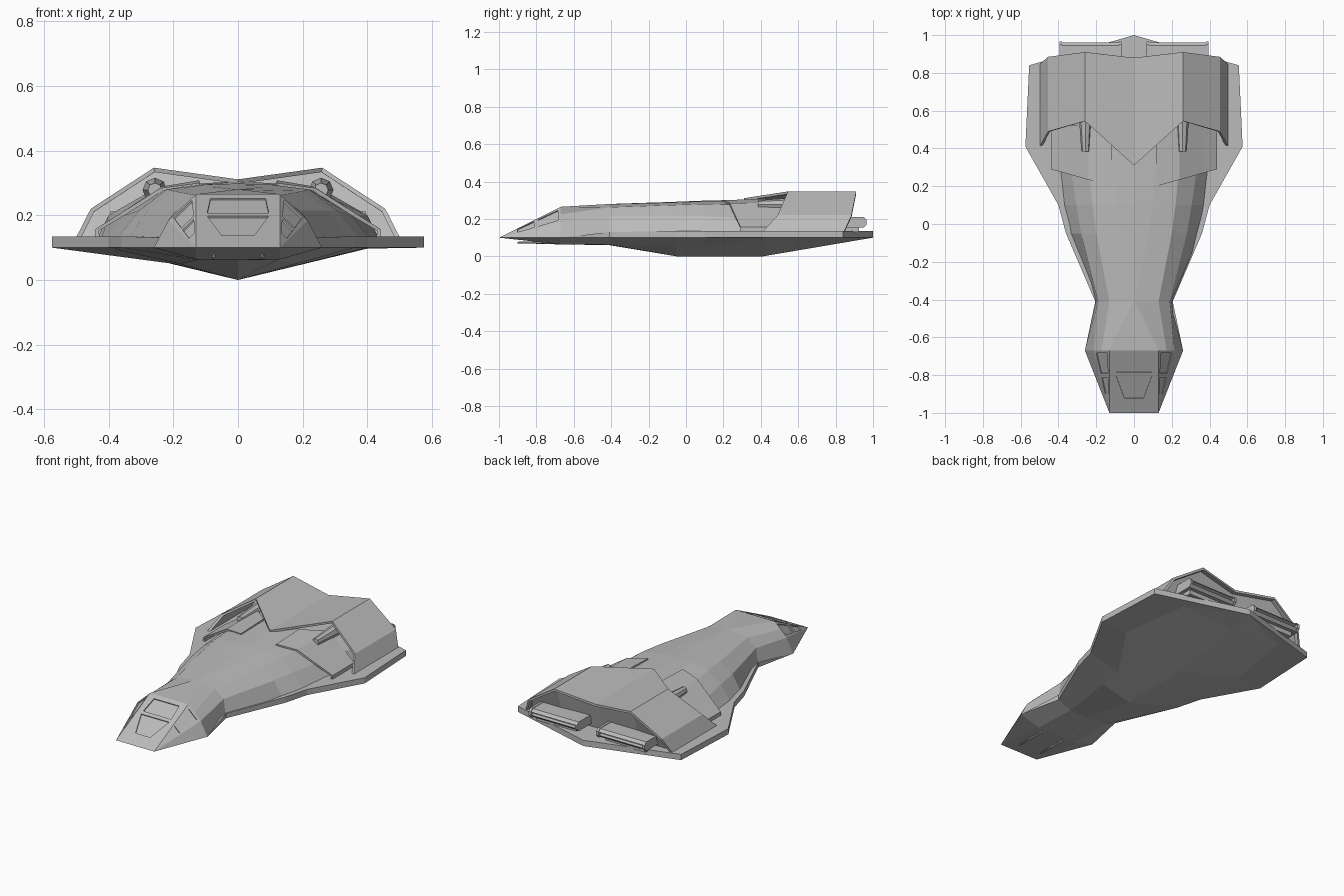
import bpy, bmesh
from mathutils import Vector

if "Cube" in bpy.data.objects:
    bpy.data.objects.remove(bpy.data.objects["Cube"], do_unlink=True)

grey = bpy.data.materials.new("hull_grey")
grey.use_nodes = True
COLOUR = (0.5, 0.5, 0.5, 1)
grey.diffuse_color = COLOUR
grey.node_tree.nodes["Principled BSDF"].inputs["Base Color"].default_value = COLOUR


def finish(name, bm):
    bmesh.ops.recalc_face_normals(bm, faces=bm.faces)
    mesh = bpy.data.meshes.new(name)
    bm.to_mesh(mesh)
    bm.free()
    mesh.materials.append(grey)
    ob = bpy.data.objects.new(name, mesh)
    bpy.context.collection.objects.link(ob)
    return ob


def loft(name, sections):
    """Skin mirrored rings; each section is (y, half outline from top centre to bottom centre)."""
    bm = bmesh.new()
    rings = []
    for y, half in sections:
        full = half + [(-x, z) for x, z in half[-2:0:-1]]
        rings.append([bm.verts.new((x, y, z)) for x, z in full])
    n = len(rings[0])
    for a, b in zip(rings, rings[1:]):
        for i in range(n):
            j = (i + 1) % n
            bm.faces.new((a[i], a[j], b[j], b[i]))
    bmesh.ops.remove_doubles(bm, verts=bm.verts, dist=0.0005)
    bmesh.ops.holes_fill(bm, edges=[e for e in bm.edges if e.is_boundary])
    return finish(name, bm)


def shell(name, front, rear, thickness, side=1):
    """Folded sheet between a front and a rear edge, thickened inwards."""
    bm = bmesh.new()
    f = [bm.verts.new((side * x, y, z)) for x, y, z in front]
    r = [bm.verts.new((side * x, y, z)) for x, y, z in rear]
    for i in range(len(f) - 1):
        bm.faces.new((f[i], f[i + 1], r[i + 1], r[i]))
    ob = finish(name, bm)
    if sum(p.normal.z for p in ob.data.polygons) < 0:
        ob.data.flip_normals()
    mod = ob.modifiers.new("thickness", 'SOLIDIFY')
    mod.thickness, mod.offset = thickness, -1


def mirrored(points):
    return [(-x, y, z) for x, y, z in points[:0:-1]] + points


# Upper hull: canopy, pinched neck and broad back
hull = loft("upper_hull", [
    (-1.0, [(0, .10)] + [(.13, .10)] * 4 + [(0, .10)]),
    (-.67, [(0, .265), (.13, .265), (.1725, .225), (.215, .185), (.26, .10), (0, .10)]),
    (-.41, [(0, .28), (.005, .28), (.13, .262), (.19, .215), (.205, .10), (0, .10)]),
    (-.05, [(0, .292), (.08, .288), (.20, .275), (.28, .215), (.355, .10), (0, .10)]),
    (.10, [(0, .298), (.10, .295), (.22, .28), (.305, .215), (.395, .10), (0, .10)]),
    (.41, [(0, .305), (.12, .298), (.25, .27), (.35, .20), (.43, .10), (0, .10)]),
    (.80, [(0, .29), (.12, .29), (.26, .28), (.40, .20), (.45, .10), (0, .10)]),
])

# Wing deck with the keeled belly beneath it
deck = [(-1.0, .13, .10, .13, .10, .10), (-.67, .26, .10, .13, .064, .064),
        (-.41, .205, .13, .12, .062, .06), (-.05, .36, .135, .18, .05, 0),
        (.10, .40, .135, .20, .05, 0), (.41, .575, .135, .40, .097, 0),
        (.84, .555, .135, .34, .098, .073), (1.0, 0, .135, 0, .10, .10)]
loft("deck_and_belly", [(y, [(0, t), (x, t), (x, .10), (mx, mz), (0, k)])
                        for y, x, t, mx, mz, k in deck])

# Recessed canopy windows, cut from the hull
cut = bmesh.new()


def window(corners, depth=0.006):
    pts = [Vector(c) for c in corners]
    n = (pts[1] - pts[0]).cross(pts[2] - pts[0]).normalized() * depth
    lo = [cut.verts.new(p - n) for p in pts]
    hi = [cut.verts.new(p + n) for p in pts]
    cut.faces.new(lo)
    cut.faces.new(hi)
    for i in range(len(pts)):
        j = (i + 1) % len(pts)
        cut.faces.new((lo[i], lo[j], hi[j], hi[i]))


for y0, x0, y1, x1 in ((-.695, .085, -.785, .095), (-.805, .095, -.925, .05)):
    z0, z1 = .1 + (y0 + 1) / 2, .1 + (y1 + 1) / 2
    window([(-x0, y0, z0), (x0, y0, z0), (x1, y1, z1), (-x1, y1, z1)])
for s in (1, -1):
    tip = Vector((s * .13, -1, .10))
    top = Vector((s * .13, -.67, .265))
    low = Vector((s * .215, -.67, .185))
    for t0, t1 in ((.96, .63), (.57, .30)):
        window([tip.lerp(top.lerp(low, k), t)
                for k, t in ((.15, t0), (.85, t0), (.85, t1), (.15, t1))])
cutter = finish("window_cutter", cut)
cutter.hide_render = True
mod = hull.modifiers.new("windows", 'BOOLEAN')
mod.operation, mod.object, mod.solver = 'DIFFERENCE', cutter, 'EXACT'
bpy.context.view_layer.objects.active = hull
bpy.ops.object.modifier_apply(modifier="windows")
bpy.data.objects.remove(cutter, do_unlink=True)

# Rear hood: folded shell over the engines, closed by a recessed stern wall
hood_front = [(0, .31, .311), (.26, .545, .347), (.455, .49, .22), (.50, .41, .132)]
hood_rear = [(0, .88, .311), (.26, .91, .347), (.455, .885, .22), (.50, .845, .132)]
shell("rear_hood", mirrored(hood_front), mirrored(hood_rear), 0.014)
wall_top = [(0, .845, .303), (.26, .875, .338), (.45, .85, .213), (.49, .82, .14)]
wall_foot = [(x, .81, .13) for x, y, z in wall_top]
shell("stern_wall", mirrored(wall_top), mirrored(wall_foot), 0.01)


def box(name, x, y, z, bevel=0.0, recess=0.0):
    bm = bmesh.new()
    bmesh.ops.create_cube(bm, size=1)
    for v in bm.verts:
        v.co = [(a + b) / 2 + c * (b - a) for c, (a, b) in zip(v.co, (x, y, z))]
    if bevel:
        along = [e for e in bm.edges if abs(e.verts[0].co.x - e.verts[1].co.x) > .01]
        bmesh.ops.bevel(bm, geom=along, offset=bevel, segments=1, affect='EDGES')
    if recess:
        bm.normal_update()
        back = [f for f in bm.faces if f.normal.y > .9]
        bmesh.ops.inset_region(bm, faces=back, thickness=.006, depth=-recess)
    finish(name, bm)


def tube(name, x, z, y0, y1, r0, r1, sides=8):
    bm = bmesh.new()
    bmesh.ops.create_cone(bm, cap_ends=True, segments=sides, radius1=r0, radius2=r1, depth=1)
    for v in bm.verts:
        v.co = (x + v.co.x, y0 + (v.co.z + .5) * (y1 - y0), z + v.co.y)
    finish(name, bm)


for s, side in ((1, "left"), (-1, "right")):
    # Raised shoulder covers ahead of the hood
    shell(side + "_shoulder_cover",
          [(.12, .20, .30), (.24, .234, .284), (.36, .268, .208), (.44, .29, .158), (.44, .29, .132)],
          [(.12, .42, .308), (.24, .53, .288), (.36, .52, .208), (.44, .50, .158), (.44, .50, .132)],
          0.012, s)
    # Intake pods tucked below the hood's peaks
    tube(side + "_intake_pod", s * .257, .278, .385, .62, .022, .038)
    # Slot engines at the stern, with end caps
    box(side + "_engine", sorted((s * .08, s * .38)), (.78, .962), (.157, .208), .016, .02)
    for cap, x in (("inner", .065), ("outer", .38)):
        box(f"{side}_{cap}_engine_cap", sorted((s * x, s * (x + .015))), (.78, .966), (.154, .211), .016)
    box(side + "_engine_mount", sorted((s * .10, s * .37)), (.78, .925), (.13, .158))
    # Chin guns
    tube(side + "_chin_gun", s * .075, .074, -.90, -.60, .004, .012, 6)
